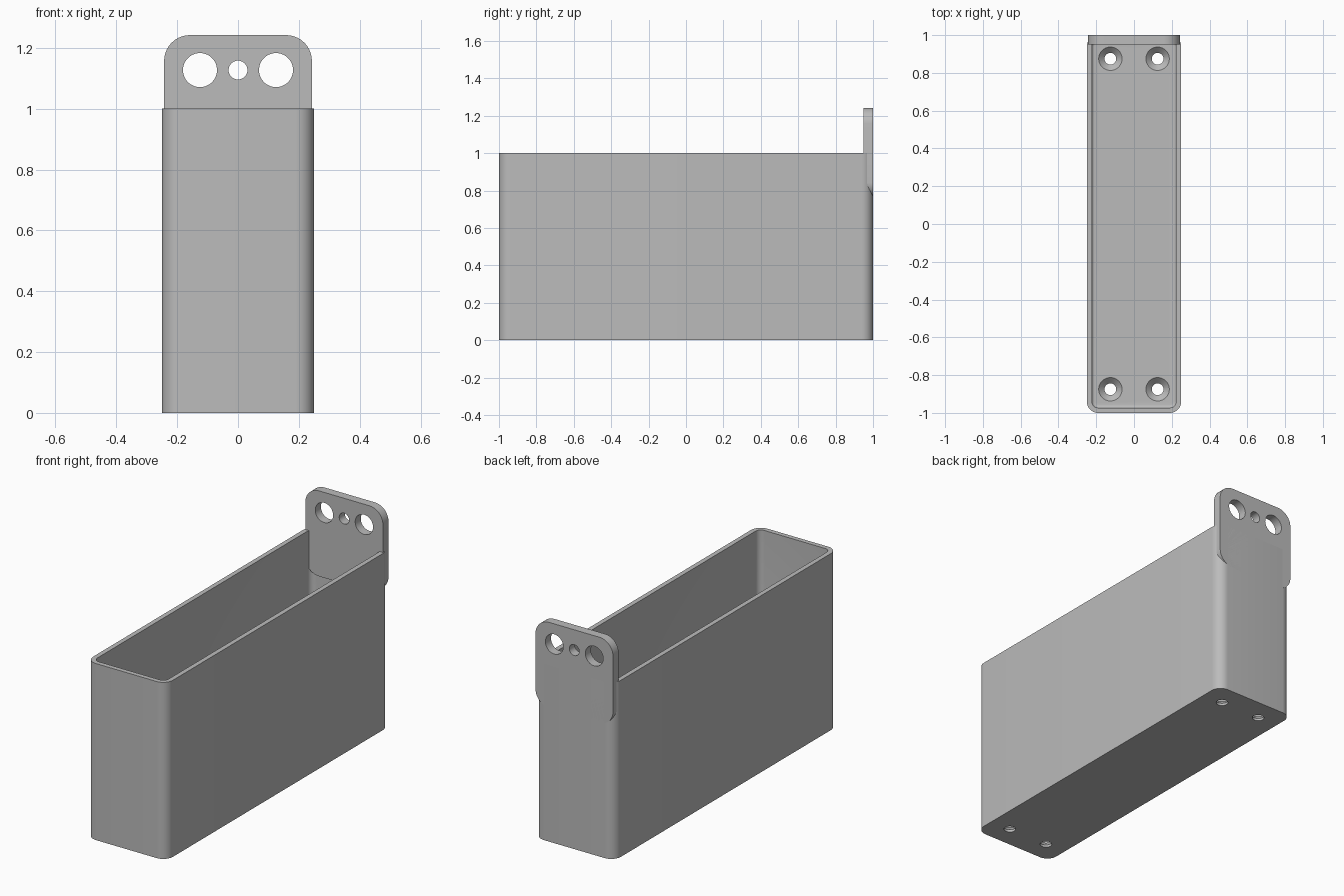
import bpy, bmesh, math
from mathutils import Matrix, Vector

if "Cube" in bpy.data.objects:
    bpy.data.objects.remove(bpy.data.objects["Cube"])

WALL, FLOOR = 0.027, 0.045
SMOOTH = math.radians(30)

grey = bpy.data.materials.new("plain grey")
grey.use_nodes = True
COLOUR = (0.5, 0.5, 0.5, 1)
grey.diffuse_color = COLOUR
grey.node_tree.nodes["Principled BSDF"].inputs["Base Color"].default_value = COLOUR


def finish(name, bm):
    bmesh.ops.recalc_face_normals(bm, faces=bm.faces)
    mesh = bpy.data.meshes.new(name)
    bm.to_mesh(mesh)
    bm.free()
    mesh.materials.append(grey)
    obj = bpy.data.objects.new(name, mesh)
    bpy.context.collection.objects.link(obj)
    return obj


def rounded_prism(name, half_w, half_h, radius, low, high, matrix=Matrix(), fillet=0):
    """Rounded rectangle extruded along its local z, optionally filleted at the low end."""
    bm = bmesh.new()
    steps = 10
    ring = []
    for quarter, (sx, sy) in enumerate([(1, 1), (-1, 1), (-1, -1), (1, -1)]):
        for i in range(steps + 1):
            a = math.pi / 2 * (quarter + i / steps)
            ring.append(bm.verts.new((sx * (half_w - radius) + radius * math.cos(a),
                                      sy * (half_h - radius) + radius * math.sin(a), low)))
    base = bm.faces.new(ring)
    top = bmesh.ops.extrude_face_region(bm, geom=[base])["geom"]
    bmesh.ops.translate(bm, verts=[v for v in top if isinstance(v, bmesh.types.BMVert)],
                        vec=Vector((0, 0, high - low)))
    if fillet:
        edges = [e for e in bm.edges if all(abs(v.co.z - low) < 1e-6 for v in e.verts)]
        bmesh.ops.bevel(bm, geom=edges, offset=fillet, segments=5, profile=0.5, affect='EDGES')
    bm.transform(matrix)
    return finish(name, bm)


def cone(name, r_low, r_high, depth, matrix):
    bm = bmesh.new()
    bmesh.ops.create_cone(bm, cap_ends=True, segments=48, radius1=r_low, radius2=r_high,
                          depth=depth, matrix=matrix)
    return finish(name, bm)


def carve(target, cutters):
    for cutter in cutters:
        mod = target.modifiers.new("cut", 'BOOLEAN')
        mod.operation, mod.solver, mod.object = 'DIFFERENCE', 'EXACT', cutter
    bpy.context.view_layer.update()
    graph = bpy.context.evaluated_depsgraph_get()
    mesh = bpy.data.meshes.new_from_object(target.evaluated_get(graph))
    target.modifiers.clear()
    target.data = mesh
    for cutter in cutters:
        bpy.data.objects.remove(cutter)
    bpy.ops.object.select_all(action='DESELECT')
    target.select_set(True)
    bpy.context.view_layer.objects.active = target
    bpy.ops.object.shade_smooth_by_angle(angle=SMOOTH)


# Open bin with countersunk screw holes in its floor
bin_body = rounded_prism("bin_body", 0.25, 1.0, 0.06, 0, 1)
cutters = [rounded_prism("cavity", 0.25 - WALL, 1 - WALL, 0.06 - WALL, FLOOR, 1.2, fillet=0.015)]
for x in (-0.125, 0.125):
    for y in (-0.875, 0.875):
        cutters.append(cone("screw_hole", 0.031, 0.031, 0.3, Matrix.Translation((x, y, 0))))
        cutters.append(cone("countersink", 0.03, 0.066, 0.036,
                            Matrix.Translation((x, y, FLOOR - 0.014))))
carve(bin_body, cutters)

# Square hanging tab at the back, with three holes
upright = Matrix.Translation((0, 0, 1)) @ Matrix.Rotation(math.pi / 2, 4, 'X')
hanging_tab = rounded_prism("hanging_tab", 0.243, 0.242, 0.085, -1.0, -0.95, upright)
carve(hanging_tab, [
    cone("tab_hole", r, r, 0.3,
         Matrix.Translation((x, 0.975, 1.127)) @ Matrix.Rotation(math.pi / 2, 4, 'X'))
    for x, r in ((-0.125, 0.056), (0, 0.031), (0.125, 0.056))])
